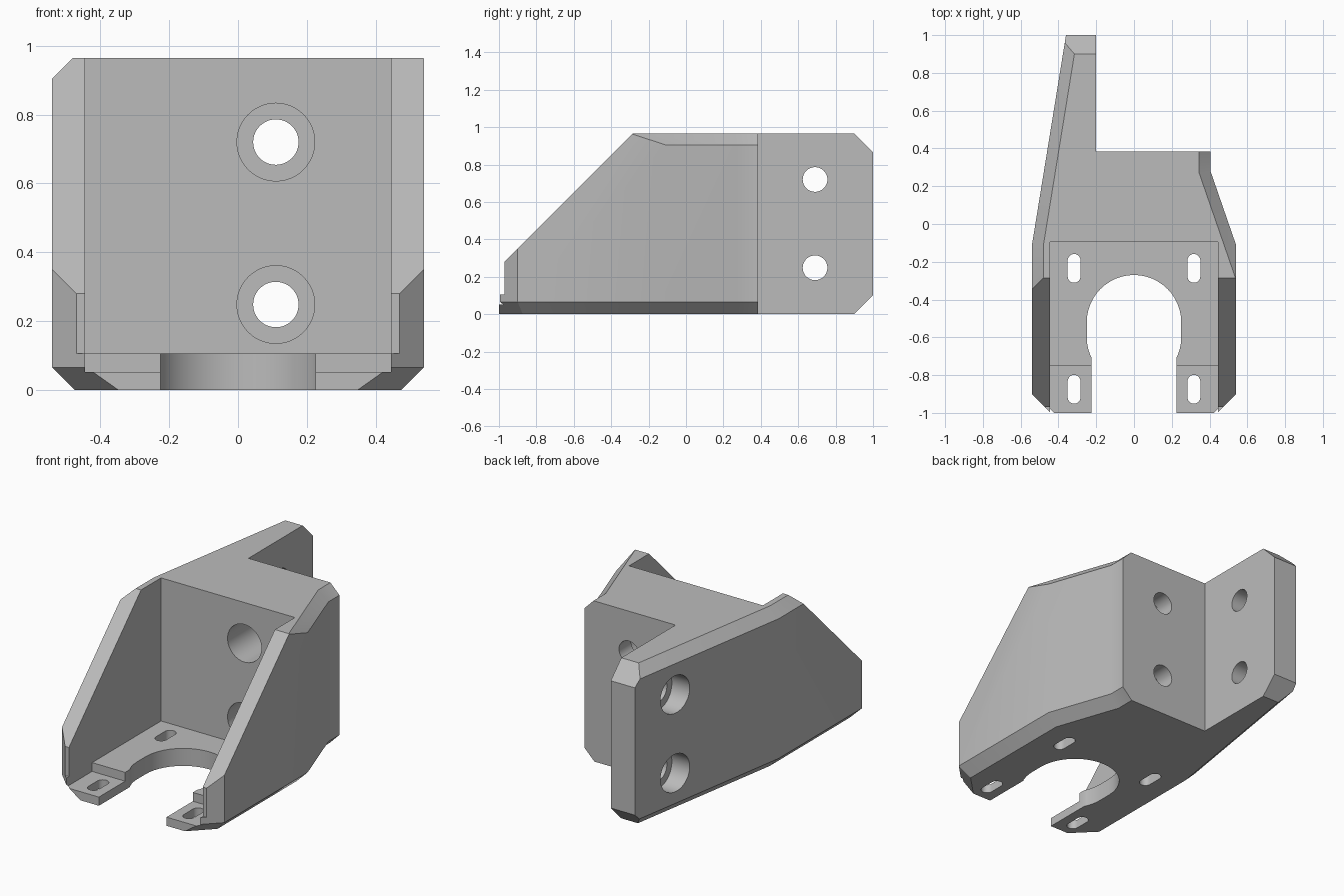
import bpy, bmesh, math
from mathutils import Vector, Matrix
from mathutils.geometry import intersect_line_line_2d, intersect_line_line

old = bpy.data.objects.get("Cube")
if old:
    bpy.data.objects.remove(old, do_unlink=True)

grey = bpy.data.materials.new("plain grey")
grey.use_nodes = True
grey.diffuse_color = (0.5, 0.5, 0.5, 1)
grey.node_tree.nodes["Principled BSDF"].inputs["Base Color"].default_value = (0.5, 0.5, 0.5, 1)


def make_object(name, bm):
    bmesh.ops.recalc_face_normals(bm, faces=bm.faces[:])
    mesh = bpy.data.meshes.new(name)
    bm.to_mesh(mesh)
    bm.free()
    mesh.materials.append(grey)
    obj = bpy.data.objects.new(name, mesh)
    bpy.context.collection.objects.link(obj)
    return obj


def loft(rings):
    """Closed solid through stacked rings of equal point count."""
    bm = bmesh.new()
    rows = [[bm.verts.new(p) for p in ring] for ring in rings]
    n = len(rows[0])
    for a, b in zip(rows, rows[1:]):
        for i in range(n):
            j = (i + 1) % n
            bm.faces.new((a[i], a[j], b[j], b[i]))
    bm.faces.new(rows[0][::-1])
    bm.faces.new(rows[-1])
    return bm


def inset(points, dists):
    """Move each edge of a counter-clockwise outline inward by its own distance."""
    lines = []
    for i, d in enumerate(dists):
        a, b = Vector(points[i]), Vector(points[(i + 1) % len(points)])
        t = (b - a).normalized()
        shift = Vector((-t.y, t.x)) * d
        lines.append(((a + shift).to_3d(), (b + shift).to_3d()))
    return [intersect_line_line(*lines[i - 1], *lines[i])[0].xy for i in range(len(lines))]


def trim(bm, point, normal):
    """Cut the solid with a plane and cap it."""
    geom = bm.verts[:] + bm.edges[:] + bm.faces[:]
    cut = bmesh.ops.bisect_plane(bm, geom=geom, plane_co=point, plane_no=normal,
                                 clear_outer=True)["geom_cut"]
    edges = [e for e in cut if isinstance(e, bmesh.types.BMEdge)]
    bmesh.ops.contextual_create(bm, geom=edges)


# Main body: outline with its bottom and top chamfers, one distance per edge
OUTLINE = [(-0.44, -1), (0.44, -1), (0.54, -0.9), (0.54, -0.11), (0.405, 0.28),
           (0.405, 0.385), (-0.2, 0.385), (-0.2, 1), (-0.36, 1), (-0.54, -0.11), (-0.54, -0.9)]
HEIGHT = 0.965
low, high = 0.065, 0.06
bottom = inset(OUTLINE, [0, low, low, low, low, 0, 0, 0, low, low, low])
top = inset(OUTLINE, [0, 0, 0, high, high, 0, 0, 0, high, high, 0])
levels = [(bottom, 0), (OUTLINE, low), (OUTLINE, HEIGHT - high), (top, HEIGHT)]
body = loft([[(p[0], p[1], z) for p in ring] for ring, z in levels])
trim(body, (0, -0.285, HEIGHT), (0, -1, 1))      # sloping front of the side walls
trim(body, (0, 0.9, HEIGHT), (0, 1, 1))          # flange corners
trim(body, (0, 0.9, 0), (0, 1, -1))
bracket = make_object("motor_bracket", body)


def box(x0, x1, y0, y1, z0, z1):
    return loft([[(x0, y0, z), (x1, y0, z), (x1, y1, z), (x0, y1, z)] for z in (z0, z1)])


def slot(x, y0, y1, r, z0, z1, steps=24):
    """Upright round-ended prism between centres y0 < y1."""
    ring = [(r * math.cos(math.pi * i / steps) + x, y1 + r * math.sin(math.pi * i / steps))
            for i in range(steps + 1)]
    ring += [(2 * x - px, y0 + y1 - py) for px, py in ring]
    return loft([[(px, py, z) for px, py in ring] for z in (z0, z1)])


def rod(centre, direction, r, length):
    bm = bmesh.new()
    turn = Vector(direction).to_track_quat('Z', 'Y').to_matrix().to_4x4()
    matrix = Matrix.Translation(centre) @ turn @ Matrix.Translation((0, 0, length / 2))
    bmesh.ops.create_cone(bm, cap_ends=True, segments=48, radius1=r, radius2=r,
                          depth=length, matrix=matrix)
    return bm


cutters = [
    box(-0.445, 0.445, -1.2, -0.095, 0.105, 1.2),    # open pocket
    box(-0.445, 0.445, -1.2, -0.75, 0.052, 0.6),     # lowered front feet
    box(-0.7, 0.7, -1.2, -0.97, 0.105, 1.2),         # flat wall ends
    slot(0, -0.6, -0.52, 0.25, -0.2, 0.3),           # floor opening
    box(-0.225, 0.225, -1.2, -0.6, -0.2, 0.3),
]
# Screw slots in the floor
for side in (-1, 1):
    for y in (-0.235, -0.875):
        cutters.append(slot(side * 0.317, y - 0.042, y + 0.042, 0.034, -0.2, 0.3))
# Counterbored holes through the back wall and the flange
for z in (0.248, 0.72):
    cutters += [rod((0.11, -0.3, z), (0, 1, 0), 0.066, 1.0),
                rod((0.11, 0.27, z), (0, -1, 0), 0.113, 0.6),
                rod((-0.8, 0.69, z), (1, 0, 0), 0.066, 0.9),
                rod((-0.31, 0.69, z), (-1, 0, 0), 0.113, 0.5)]

bpy.ops.object.select_all(action='DESELECT')
bpy.context.view_layer.objects.active = bracket
bracket.select_set(True)
for bm in cutters:
    cutter = make_object("cutter", bm)
    cutter.hide_render = True
    mod = bracket.modifiers.new("cut", 'BOOLEAN')
    mod.operation = 'DIFFERENCE'
    mod.solver = 'EXACT'
    mod.object = cutter
    bpy.ops.object.modifier_apply(modifier=mod.name)
    bpy.data.objects.remove(cutter, do_unlink=True)

bpy.ops.object.shade_smooth_by_angle(angle=math.radians(30))
